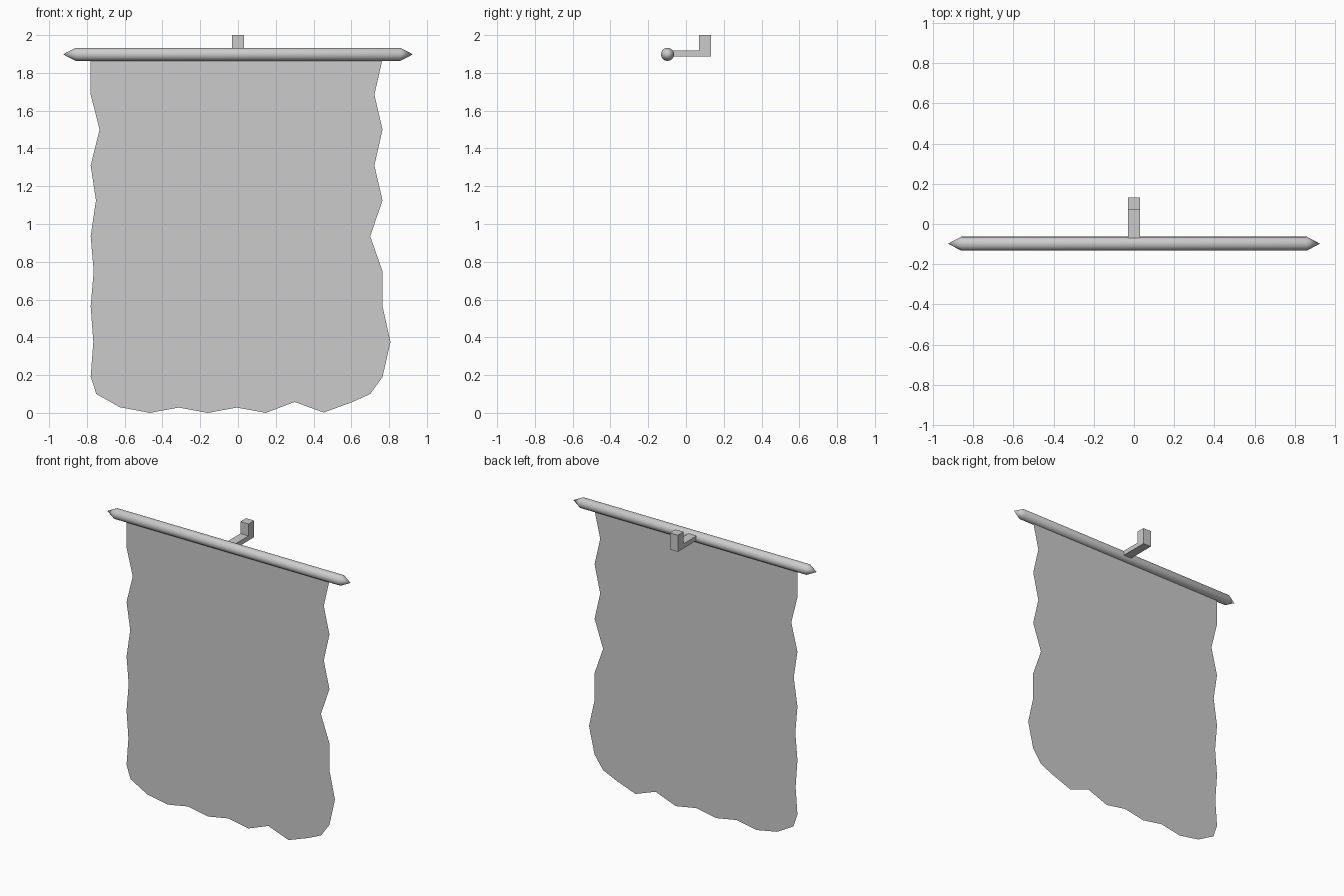
import bpy, bmesh, math

if "Cube" in bpy.data.objects:
    bpy.data.objects.remove(bpy.data.objects["Cube"])

ROD_Y, ROD_Z, ROD_R = -0.098, 1.898, 0.035


def make_object(name, bm):
    mesh = bpy.data.meshes.new(name)
    bm.to_mesh(mesh)
    bm.free()
    obj = bpy.data.objects.new(name, mesh)
    bpy.context.collection.objects.link(obj)
    return obj


# Cloth: one flat ragged sheet hanging from the rod
right = [(0.765, 1.872), (0.722, 1.685), (0.765, 1.5), (0.722, 1.31),
         (0.765, 1.125), (0.70, 0.935), (0.765, 0.75), (0.765, 0.565),
         (0.807, 0.375), (0.765, 0.19)]
hem = [(0.70, 0.10), (0.60, 0.055), (0.453, 0.002), (0.30, 0.058),
       (0.147, 0.0), (-0.007, 0.028), (-0.16, 0.0), (-0.314, 0.028),
       (-0.467, 0.0), (-0.625, 0.03), (-0.75, 0.10)]
left = [(-0.78, 0.19), (-0.766, 0.375), (-0.78, 0.565), (-0.764, 0.75),
        (-0.78, 0.935), (-0.752, 1.125), (-0.78, 1.31), (-0.733, 1.5),
        (-0.78, 1.685), (-0.78, 1.872)]
bm = bmesh.new()
bm.faces.new([bm.verts.new((x, ROD_Y, z)) for x, z in reversed(right + hem + left)])
bm.normal_update()
if bm.faces[:][0].normal.y > 0:
    bmesh.ops.reverse_faces(bm, faces=bm.faces[:])
make_object("banner_cloth", bm)

# Rod: round bar with pointed ends, spun around the x axis
bm = bmesh.new()
sides = 16
rings = []
for x in (-0.859, 0.859):
    rings.append([bm.verts.new((x, ROD_Y + ROD_R * math.cos(a), ROD_Z + ROD_R * math.sin(a)))
                  for a in (2 * math.pi * i / sides for i in range(sides))])
tips = [bm.verts.new((x, ROD_Y, ROD_Z)) for x in (-0.926, 0.926)]
for i in range(sides):
    j = (i + 1) % sides
    bm.faces.new((rings[0][i], rings[0][j], rings[1][j], rings[1][i]))
    for ring, tip in zip(rings, tips):
        bm.faces.new((ring[i], ring[j], tip))
bmesh.ops.recalc_face_normals(bm, faces=bm.faces[:])
rod = make_object("hanging_rod", bm)
bpy.context.view_layer.objects.active = rod
rod.select_set(True)
bpy.ops.object.shade_smooth_by_angle(angle=math.radians(30))

# Bracket: L-shaped side profile extruded across x
profile = [(-0.075, 1.886), (0.132, 1.886), (0.132, 2.0),
           (0.07, 2.0), (0.07, 1.918), (-0.075, 1.918)]
bm = bmesh.new()
face = bm.faces.new([bm.verts.new((-0.031, y, z)) for y, z in profile])
ext = bmesh.ops.extrude_face_region(bm, geom=[face], use_keep_orig=True)
bmesh.ops.translate(bm, vec=(0.062, 0, 0),
                    verts=[g for g in ext["geom"] if isinstance(g, bmesh.types.BMVert)])
bmesh.ops.recalc_face_normals(bm, faces=bm.faces[:])
make_object("wall_bracket", bm)
